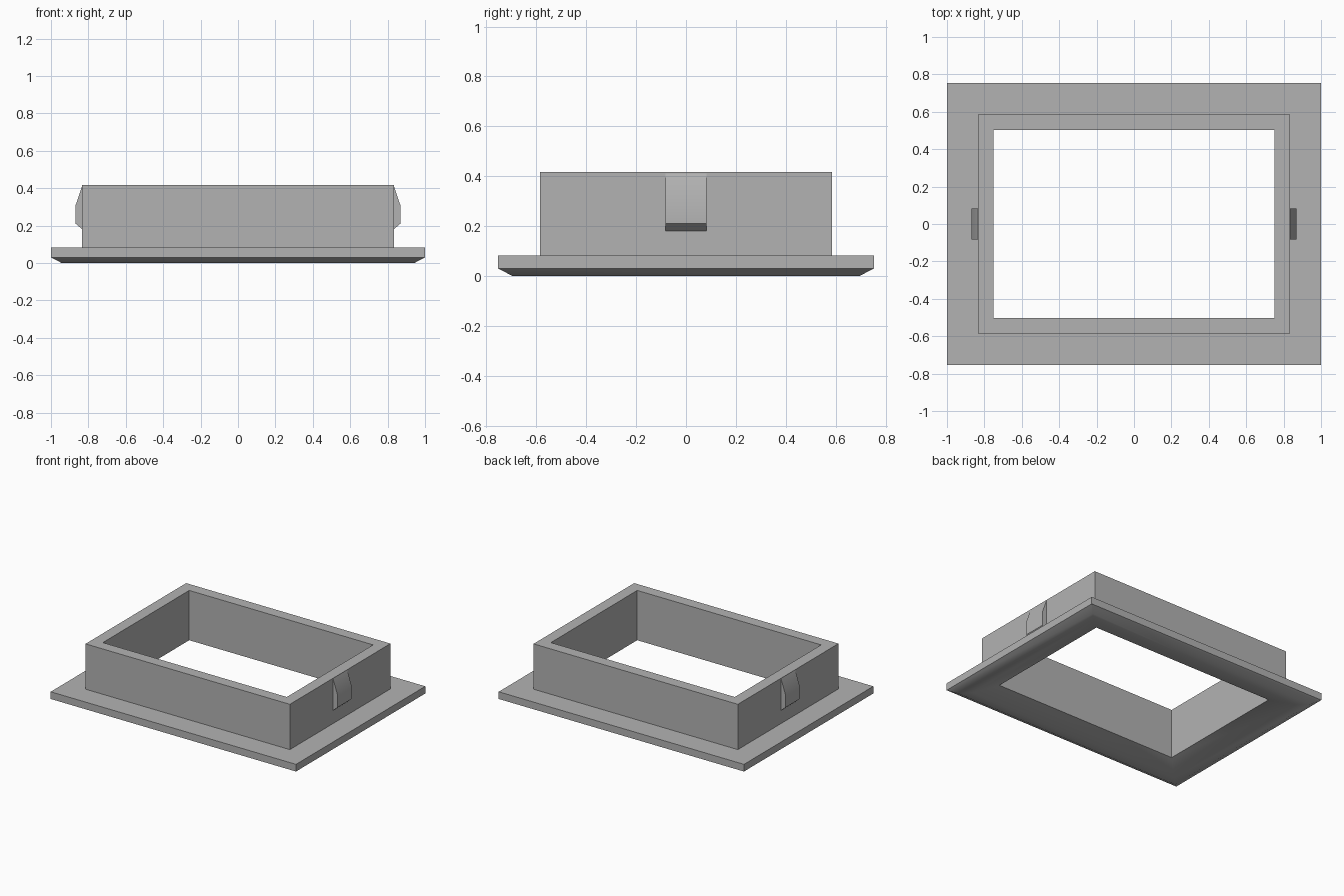
import bpy, bmesh, math

cube = bpy.data.objects.get("Cube")
if cube:
    bpy.data.objects.remove(cube, do_unlink=True)

grey = bpy.data.materials.new("plain grey")
grey.use_nodes = True
colour = (0.45, 0.45, 0.45, 1)
grey.diffuse_color = colour
grey.node_tree.nodes["Principled BSDF"].inputs["Base Color"].default_value = colour


def loft(name, rings, closed, angle):
    """Bridge rings of points; a closed loft joins the last ring to the first."""
    bm = bmesh.new()
    loops = [[bm.verts.new(p) for p in ring] for ring in rings]
    pairs = list(zip(loops, loops[1:]))
    if closed:
        pairs.append((loops[-1], loops[0]))
    else:
        bm.faces.new(loops[0])
        bm.faces.new(loops[-1])
    for a, b in pairs:
        for i in range(len(a)):
            j = (i + 1) % len(a)
            bm.faces.new((a[i], a[j], b[j], b[i]))
    bmesh.ops.recalc_face_normals(bm, faces=bm.faces)
    mesh = bpy.data.meshes.new(name)
    bm.to_mesh(mesh)
    bm.free()
    mesh.materials.append(grey)
    obj = bpy.data.objects.new(name, mesh)
    bpy.context.collection.objects.link(obj)
    bpy.ops.object.select_all(action="DESELECT")
    obj.select_set(True)
    bpy.context.view_layer.objects.active = obj
    bpy.ops.object.shade_smooth_by_angle(angle=math.radians(angle))
    return obj


def rectangle(inset, z):
    x, y = 1 - inset, 0.753 - inset
    return [(-x, -y, z), (x, -y, z), (x, y, z), (-x, y, z)]


# Bezel with a rounded underside and upright collar, swept round the opening
profile = [(0, 0.083), (0, 0.03), (0.057, 0), (0.12, 0.003), (0.25, 0.05),
           (0.25, 0.417), (0.167, 0.417), (0.167, 0.083)]
loft("bezel_and_collar", [rectangle(u, z) for u, z in profile], True, 32)

# Snap-fit clips on the two short sides of the collar
clip = [(0.825, 0.18), (0.833, 0.18), (0.868, 0.21), (0.868, 0.31),
        (0.833, 0.412), (0.825, 0.412)]
for side, name in ((1, "left_clip"), (-1, "right_clip")):
    ends = [[(side * x, y, z) for x, z in clip] for y in (-0.083, 0.083)]
    loft(name, ends, False, 25)
